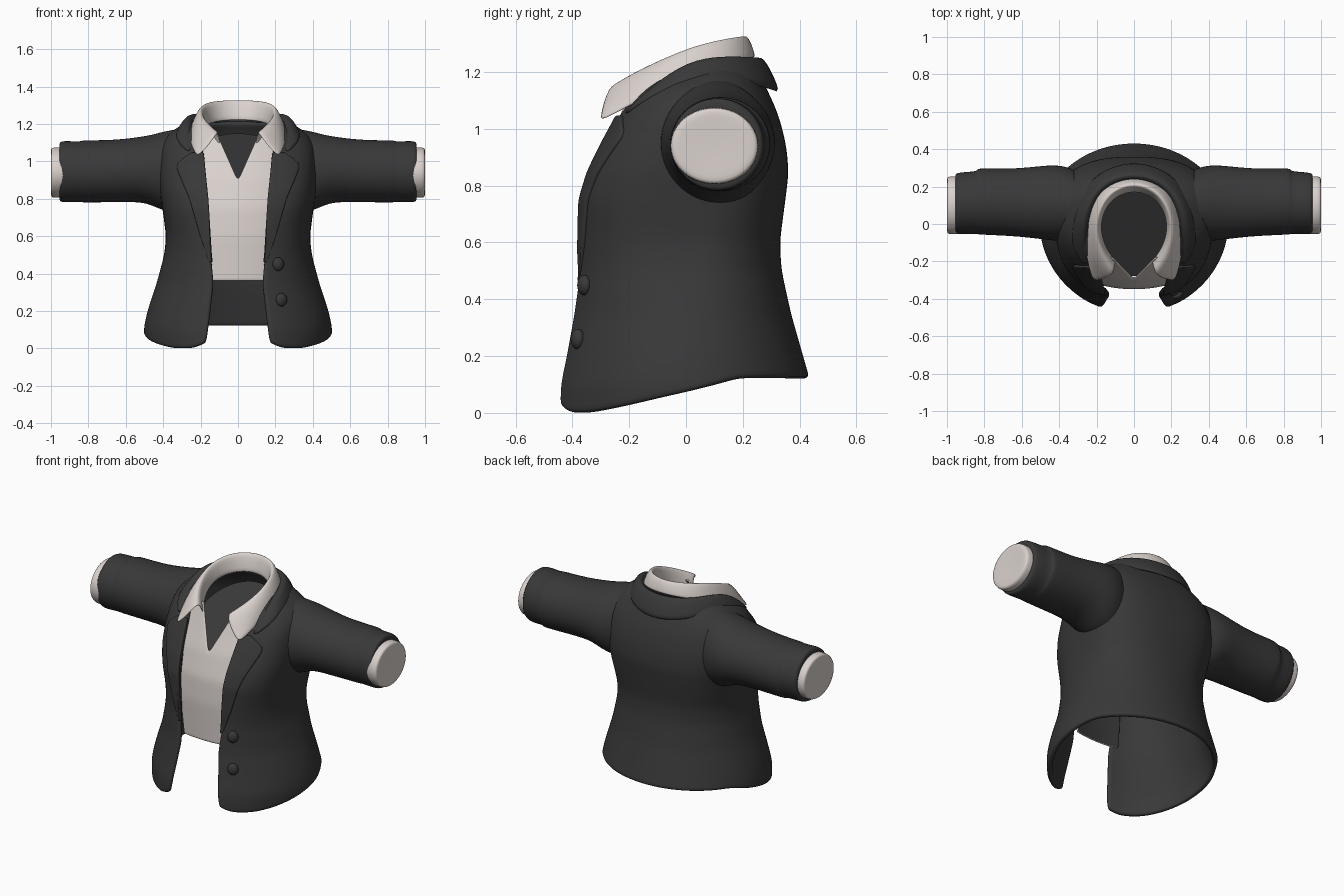
import bpy, math
from math import sin, cos, pi, asin

if "Cube" in bpy.data.objects:
    bpy.data.objects.remove(bpy.data.objects["Cube"])


def material(name, color):
    m = bpy.data.materials.new(name)
    m.use_nodes = True
    m.diffuse_color = color
    m.node_tree.nodes["Principled BSDF"].inputs["Base Color"].default_value = color
    m.node_tree.nodes["Principled BSDF"].inputs["Roughness"].default_value = 0.8
    return m


CLOTH = material("charcoal cloth", (0.04, 0.04, 0.04, 1))
SHIRT = material("cream shirt", (0.70, 0.64, 0.61, 1))


def table(rows, t):
    """Linear lookup of a row of values by its first column."""
    if t <= rows[0][0]:
        return rows[0][1:]
    for a, b in zip(rows, rows[1:]):
        if t <= b[0]:
            f = (t - a[0]) / (b[0] - a[0])
            return [p + (q - p) * f for p, q in zip(a[1:], b[1:])]
    return rows[-1][1:]


def sheet(name, rows, mat, mirror=False, wrap=False, thick=0.0, inside=None):
    """Smooth surface through a grid of points; wrapped grids get their last ring capped."""
    n = len(rows[0])
    verts = [p for r in rows for p in r]
    faces = []
    for r in range(len(rows) - 1):
        for c in range(n if wrap else n - 1):
            d = (c + 1) % n
            faces.append((r * n + c, r * n + d, (r + 1) * n + d, (r + 1) * n + c))
    if wrap:
        faces.append(range(len(verts) - n, len(verts)))
    me = bpy.data.meshes.new(name)
    me.from_pydata(verts, [], faces)
    me.materials.append(mat)
    if inside:
        me.materials.append(inside)
    for p in me.polygons:
        p.use_smooth = True
    ob = bpy.data.objects.new(name, me)
    bpy.context.collection.objects.link(ob)
    if mirror:
        m = ob.modifiers.new("mirror", 'MIRROR')
        m.merge_threshold = 0.002
    for step in range(2 if thick else 1):
        s = ob.modifiers.new("smooth", 'SUBSURF')
        s.levels = s.render_levels = 1
        s.boundary_smooth = 'PRESERVE_CORNERS'
        if thick and step == 0:
            k = ob.modifiers.new("thickness", 'SOLIDIFY')
            k.thickness = thick
            k.offset = -1
            k.material_offset = 1 if inside else 0


# Torso sections: height, half width, front y, back y, centre y, squareness
BODY = [(0, .495, -.482, .442, 0, 2), (.1, .507, -.472, .442, 0, 2), (.2, .485, -.447, .413, 0, 2),
        (.35, .435, -.414, .37, .01, 2.1), (.5, .395, -.392, .337, .02, 2.4),
        (.6, .385, -.384, .33, .03, 2.7), (.75, .405, -.376, .35, .05, 3.1),
        (.85, .42, -.345, .362, .06, 3.2), (.95, .425, -.297, .352, .08, 3.2),
        (1.05, .42, -.245, .325, .08, 3), (1.12, .405, -.20, .295, .09, 2.6),
        (1.17, .345, -.165, .27, .09, 2.3), (1.22, .26, -.10, .24, .09, 2)]
# Front opening: height, half gap
GAP = [(0, .19), (.05, .172), (.35, .135), (.5, .15), (.8, .165), (1.05, .19), (1.22, .2)]


def front_y(x, z):
    w, yf, yb, yc, n = table(BODY, z)
    return yc - (yc - yf) * max(0, 1 - abs(x / w) ** n) ** (1 / n)


def body_point(a, z):
    w, yf, yb, yc, n = table(BODY, z)
    x = w * sin(a)
    if cos(a) > 0:
        return (x, front_y(x, z), z)
    n = 1 + n / 2
    return (x, yc + (yb - yc) * max(0, 1 - abs(sin(a)) ** n) ** (1 / n), z)


# Jacket body: open-front shell with a hem that rises to the back
COLS, ROWS = 56, 26
rows = []
for r in range(ROWS + 1):
    row = []
    for c in range(COLS + 1):
        u = c / COLS
        hem = 0.125 * min(1, max(0, (0.4 - 0.44 * cos(2 * pi * u)) / 0.54))
        edge = min(c, COLS - c)
        hem += (0.03, 0.004)[edge] if edge < 2 else 0
        z = hem + (1.22 - hem) * r / ROWS
        a0 = asin(table(GAP, z)[0] / table(BODY, z)[0])
        row.append(body_point(a0 + (2 * pi - 2 * a0) * u, z))
    rows.append(row)
sheet("jacket_body", rows, CLOTH, thick=0.03)

# Neck lining: sloping disc from the back of the neck down to the V
rows = [[(.235 * s * sin(a), -.035 - .245 * s * cos(a), 1.025 - .125 * s * cos(a))
         for a in [2 * pi * i / 32 for i in range(32)]] for s in (1, 0.5, 0.1)]
sheet("neck_lining", rows, CLOTH, wrap=True)

# Shirt front with a V neck, dark on its inner side
PANEL = [(.36, -.34), (.6, -.35), (.75, -.34), (.9, -.298), (1.0, -.255), (1.15, -.195)]
rows = []
for r in range(23):
    z = 0.36 + 0.79 * r / 22
    inner, outer = max(0, (z - 0.9) * 0.45), table(GAP, z)[0] + 0.015
    rows.append([(x, table(PANEL, z)[0] + 0.7 * x * x, z)
                 for x in [inner + (outer - inner) * c / 6 for c in range(7)]])
sheet("shirt_front", rows, SHIRT, mirror=True, thick=0.012, inside=CLOTH)


def collar(name, stations, mat, thick):
    """Half collar: each station lists points from the outer edge inwards."""
    sheet(name, [list(r) for r in zip(*stations)], mat, mirror=True, thick=thick)


# Shirt collar, folded over, front point to centre back
collar("shirt_collar", [
    [(.222, -.308, 1.03), (.16, -.30, 1.08), (.11, -.275, 1.165), (.098, -.225, 1.155), (.09, -.20, 1.08)],
    [(.255, -.215, 1.075), (.226, -.215, 1.15), (.165, -.19, 1.21), (.15, -.16, 1.20), (.14, -.14, 1.10)],
    [(.264, -.09, 1.14), (.245, -.10, 1.20), (.205, -.08, 1.258), (.188, -.07, 1.248), (.172, -.06, 1.15)],
    [(.255, .05, 1.20), (.24, .04, 1.25), (.21, .04, 1.306), (.19, .03, 1.298), (.175, .03, 1.19)],
    [(.19, .18, 1.24), (.18, .17, 1.28), (.155, .155, 1.328), (.14, .14, 1.32), (.13, .12, 1.21)],
    [(.09, .235, 1.25), (.085, .225, 1.29), (.075, .205, 1.335), (.07, .185, 1.325), (.06, .16, 1.22)],
    [(0, .25, 1.255), (0, .24, 1.295), (0, .22, 1.335), (0, .20, 1.325), (0, .17, 1.22)]],
    SHIRT, 0.012)

# Jacket collar lying on the shoulders
collar("jacket_collar", [
    [(.27, -.225, 1.06), (.24, -.205, 1.07), (.205, -.18, 1.07), (.19, -.16, 1.04)],
    [(.338, -.14, 1.115), (.29, -.135, 1.155), (.242, -.115, 1.145), (.22, -.10, 1.10)],
    [(.338, -.04, 1.15), (.30, -.04, 1.21), (.262, -.04, 1.225), (.23, -.03, 1.16)],
    [(.325, .07, 1.175), (.298, .06, 1.24), (.254, .06, 1.275), (.225, .05, 1.20)],
    [(.262, .23, 1.165), (.237, .20, 1.24), (.203, .18, 1.275), (.18, .16, 1.21)],
    [(.13, .315, 1.14), (.12, .28, 1.23), (.10, .245, 1.272), (.09, .22, 1.21)],
    [(0, .34, 1.13), (0, .30, 1.225), (0, .26, 1.272), (0, .235, 1.21)]],
    CLOTH, 0.02)

# Lapels: outer edge by height, draped over the chest and fading into the front edge
LAPEL = [(.46, .155), (.6, .205), (.8, .262), (.97, .335), (1.0, .325), (1.05, .25)]
rows = []
for r in range(25):
    z = 0.46 + 0.59 * r / 24
    a, b = table(GAP, z)[0] - 0.006, table(LAPEL, z)[0]
    lift = 0.012 * min(1, (z - 0.46) / 0.12)
    rows.append([(x, front_y(x, z) - lift, z) for x in [a + (b - a) * c / 6 for c in range(7)]])
sheet("lapel", rows, CLOTH, mirror=True, thick=0.02)


def tube(name, sections, mat, sides=28):
    """Oval tube along x: x, centre y, centre z, radius y, radius z."""
    sheet(name, [[(x, cy + ry * cos(2 * pi * i / sides), cz + rz * sin(2 * pi * i / sides))
                  for i in range(sides)] for x, cy, cz, ry, rz in sections],
          mat, mirror=True, wrap=True)


# Sleeves with a turned-back band at the wrist
tube("sleeve", [
    (.32, .105, .95, .185, .225), (.37, .11, .947, .20, .218), (.42, .112, .95, .203, .205),
    (.46, .114, .953, .20, .19), (.52, .115, .957, .194, .175), (.62, .115, .95, .183, .169),
    (.72, .118, .947, .18, .167), (.82, .12, .946, .178, .167), (.835, .12, .946, .176, .166),
    (.84, .115, .945, .168, .162), (.90, .112, .945, .167, .164), (.945, .11, .945, .165, .165),
    (.955, .108, .945, .158, .155), (.955, .105, .945, .145, .13)], CLOTH)

# Shirt cuffs with closed ends
tube("shirt_cuff", [
    (.92, .10, .94, .15, .13), (.94, .10, .94, .156, .136), (.985, .10, .94, .156, .136),
    (.998, .10, .94, .151, .131), (1.0, .10, .94, .135, .116), (.998, .10, .94, .07, .06),
    (.997, .10, .94, .02, .017)], SHIRT)

# Two buttons on the left front
for i, (x, z) in enumerate([(.215, .45), (.232, .26)]):
    bpy.ops.mesh.primitive_uv_sphere_add(segments=20, ring_count=12, radius=1,
                                         location=(x, front_y(x, z) - 0.003, z))
    b = bpy.context.object
    b.name = "button_%d" % (i + 1)
    b.scale = (.032, .024, .036)
    b.rotation_euler = (0, 0, 0.4)
    b.data.materials.append(CLOTH)
    bpy.ops.object.shade_smooth()
